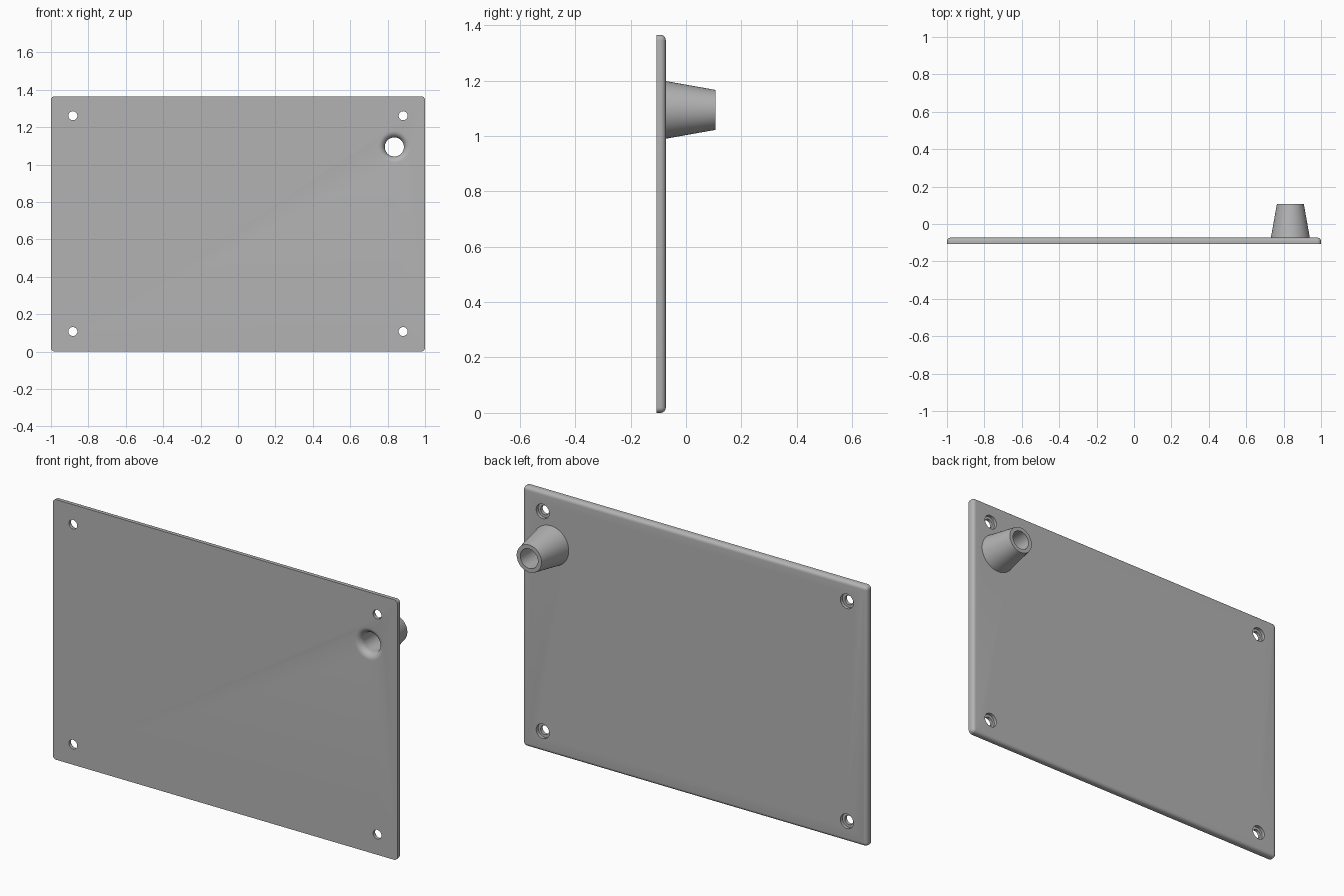
import bpy
import bmesh
import math

if "Cube" in bpy.data.objects:
    bpy.data.objects.remove(bpy.data.objects["Cube"], do_unlink=True)

HEIGHT = 1.365
FRONT, BACK, TIP = -0.107, -0.073, 0.107
SPOUT_X, SPOUT_Z = 0.836, 1.094
EDGE = 0.02

grey = bpy.data.materials.new("plain grey")
grey.use_nodes = True
colour = (0.45, 0.45, 0.45, 1)
grey.diffuse_color = colour
grey.node_tree.nodes["Principled BSDF"].inputs["Base Color"].default_value = colour


def make_object(name, bm):
    bmesh.ops.recalc_face_normals(bm, faces=bm.faces)
    mesh = bpy.data.meshes.new(name)
    bm.to_mesh(mesh)
    bm.free()
    mesh.materials.append(grey)
    obj = bpy.data.objects.new(name, mesh)
    bpy.context.collection.objects.link(obj)
    return obj


def lathe(name, profile, x, z, sides):
    """Closed solid turned about the y axis from (radius, y) pairs."""
    bm = bmesh.new()
    rings = []
    for r, y in profile:
        angles = [2 * math.pi * i / sides for i in range(sides)]
        rings.append([bm.verts.new((x + r * math.cos(a), y, z + r * math.sin(a)))
                      for a in angles])
    for a, b in zip(rings, rings[1:]):
        for i in range(sides):
            j = (i + 1) % sides
            bm.faces.new((a[i], a[j], b[j], b[i]))
    bm.faces.new(rings[0])
    bm.faces.new(rings[-1])
    return make_object(name, bm)


def combine(target, tool, operation):
    mod = target.modifiers.new(tool.name, 'BOOLEAN')
    mod.operation = operation
    mod.solver = 'EXACT'
    mod.object = tool
    bpy.context.view_layer.objects.active = target
    bpy.ops.object.modifier_apply(modifier=mod.name)
    bpy.data.objects.remove(tool, do_unlink=True)


# Plate: rounded corners, rounded rear rim, crisp front rim
bm = bmesh.new()
bmesh.ops.create_cube(bm, size=1)
for v in bm.verts:
    v.co = (v.co.x * 2, FRONT if v.co.y < 0 else BACK, (v.co.z + 0.5) * HEIGHT)
corners = [e for e in bm.edges if abs(e.verts[0].co.y - e.verts[1].co.y) > 0.01]
bmesh.ops.bevel(bm, geom=corners, offset=EDGE, segments=6, profile=0.5, affect='EDGES')
rim = [e for e in bm.edges if all(abs(v.co.y - BACK) < 1e-4 for v in e.verts)]
bmesh.ops.bevel(bm, geom=rim, offset=EDGE * 0.95, segments=6, profile=0.5, affect='EDGES')
plate = make_object("mounting_plate_with_spout", bm)

# Tapered spout on the rear
spout = lathe("spout", [(0.107, BACK - 0.015), (0.104, BACK), (0.072, TIP)],
              SPOUT_X, SPOUT_Z, 64)
combine(plate, spout, 'UNION')

# Bore with a flared mouth on the front
bore_r, flare = 0.051, 0.034
mouth = [(bore_r + flare, FRONT - 0.02)]
for i in range(9):
    a = math.pi / 2 * i / 8
    mouth.append((bore_r + flare * (1 - math.sin(a)), FRONT + flare * (1 - math.cos(a))))
mouth.append((bore_r, TIP + 0.02))
combine(plate, lathe("bore", mouth, SPOUT_X, SPOUT_Z, 64), 'DIFFERENCE')

# Four screw holes, counterbored from the rear
step = BACK - 0.017
hole = [(0.024, FRONT - 0.02), (0.024, step), (0.038, step), (0.038, BACK + 0.02)]
for x in (-0.883, 0.883):
    for z in (0.107, HEIGHT - 0.104):
        combine(plate, lathe("screw_hole", hole, x, z, 32), 'DIFFERENCE')

# Smooth round surfaces, sharp rims
bpy.ops.object.select_all(action='DESELECT')
plate.select_set(True)
bpy.context.view_layer.objects.active = plate
bpy.ops.object.shade_smooth_by_angle(angle=math.radians(30))
